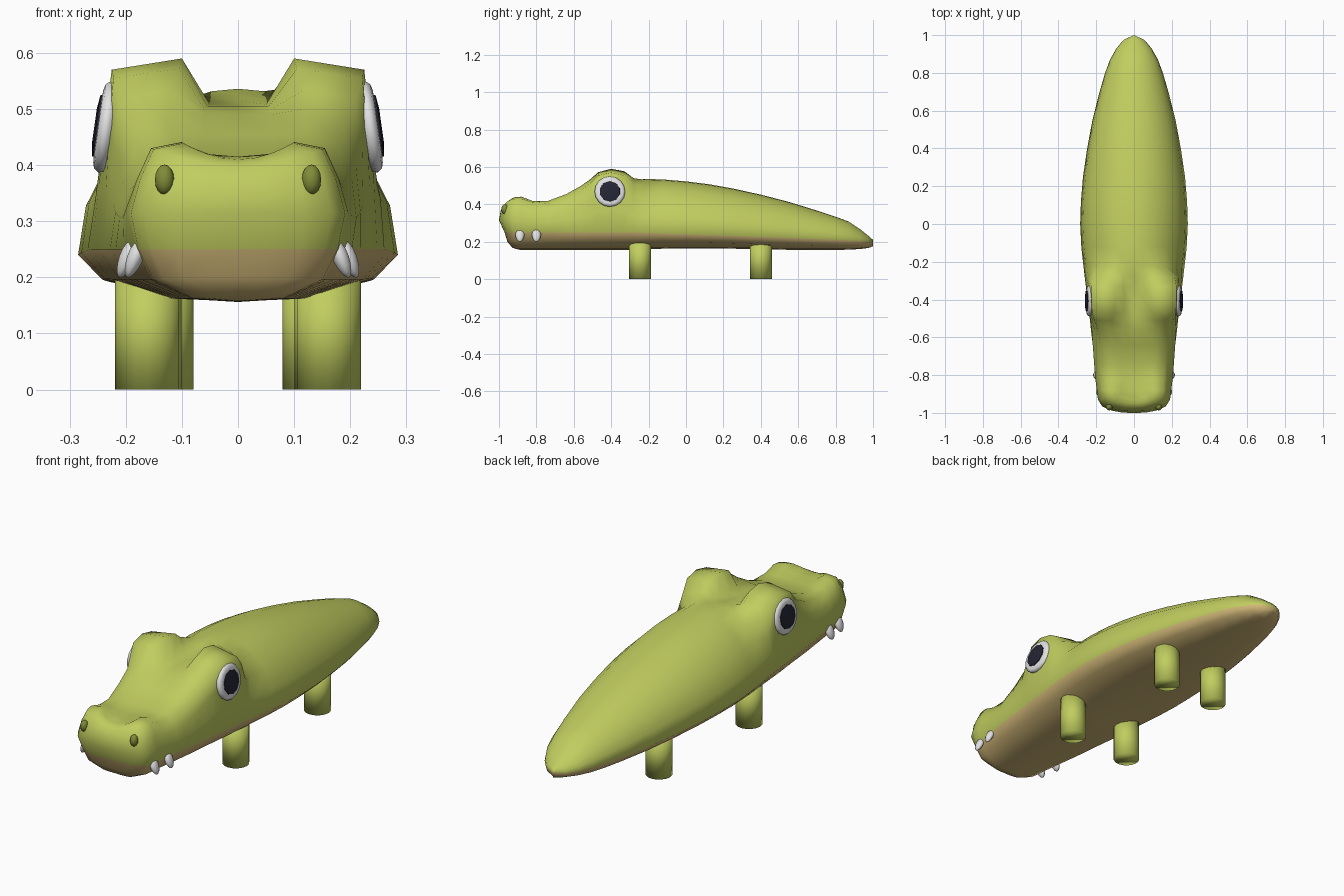
import bpy, bmesh, math
from mathutils import Matrix, Vector

if "Cube" in bpy.data.objects:
    bpy.data.objects.remove(bpy.data.objects["Cube"])


def material(name, rgb):
    m = bpy.data.materials.new(name)
    m.diffuse_color = (*rgb, 1)
    m.use_nodes = True
    m.node_tree.nodes["Principled BSDF"].inputs["Base Color"].default_value = m.diffuse_color
    return m


GREEN = material("skin green", (0.53, 0.61, 0.115))
TAN = material("belly tan", (0.63, 0.47, 0.185))
WHITE = material("white", (0.76, 0.76, 0.76))
BLACK = material("pupil black", (0.018, 0.018, 0.035))
DARK = material("nostril green", (0.22, 0.265, 0.04))


def finish(name, bm, mats, angle):
    bmesh.ops.remove_doubles(bm, verts=bm.verts, dist=0.0005)
    bmesh.ops.recalc_face_normals(bm, faces=bm.faces)
    mesh = bpy.data.meshes.new(name)
    bm.to_mesh(mesh)
    bm.free()
    ob = bpy.data.objects.new(name, mesh)
    bpy.context.collection.objects.link(ob)
    for m in mats:
        mesh.materials.append(m)
    bpy.ops.object.select_all(action='DESELECT')
    ob.select_set(True)
    bpy.context.view_layer.objects.active = ob
    bpy.ops.object.shade_smooth_by_angle(angle=math.radians(angle))
    return ob


# Half cross-sections run from the belly centre up to the back centre
def belly(y, w, zs, zb):
    return [(0, y, zb), (0.45 * w, y, zb + 0.005),
            (0.85 * w, y, zb + 0.42 * (zs - zb)), (w, y, zs)]


def head_section(y, w, cheek, zc, x6, z6, x7, z7, x8, z8):
    zs = 0.25
    sec = belly(y, w, zs, 0.157)
    for t in (0.36, 0.7):
        sec.append((x6 + (cheek - x6) * (1 - t * t), y, zs + (z6 - zs) * t))
    return sec + [(x6, y, z6), (x7, y, z7), (x8, y, z8), (0, y, zc)]


def body_section(y, w, zs, zb, zc):
    sec = belly(y, w, zs, zb)
    for a in (18, 36, 54, 68, 80, 90):
        a = math.radians(a)
        sec.append((w * math.cos(a) if a < 1.57 else 0, y, zs + (zc - zs) * math.sin(a)))
    return sec


# Blunt snout tip: the first section shrinks towards a curved centre line
snout = head_section(-0.88, 0.183, 0.203, 0.415, 0.155, 0.43, 0.10, 0.441, 0.07, 0.421)
tip_y = (-0.90, -0.93, -0.955, -0.97, -1.0, -0.99, -0.97, -0.95, -0.93, -0.91)
tip_z = (0.16, 0.17, 0.20, 0.25, 0.315, 0.37, 0.40, 0.41, 0.413, 0.415)
sections = []
for f, k in ((0, 1), (0.3, 0.99), (0.6, 0.9), (0.85, 0.72), (0.97, 0.42)):
    sections.append([(x * f, y + (ty - y) * k, tz + (z - tz) * f * f)
                     for (x, y, z), ty, tz in zip(snout, tip_y, tip_z)])
sections.append(snout)

# Head with raised eye bumps
for row in ((-0.82, 0.190, 0.212, 0.413, 0.155, 0.412, 0.10, 0.418, 0.06, 0.414),
            (-0.74, 0.203, 0.218, 0.415, 0.165, 0.405, 0.11, 0.418, 0.06, 0.416),
            (-0.64, 0.218, 0.224, 0.455, 0.18, 0.435, 0.12, 0.455, 0.06, 0.455),
            (-0.56, 0.228, 0.228, 0.490, 0.19, 0.475, 0.12, 0.50, 0.06, 0.49),
            (-0.51, 0.233, 0.232, 0.500, 0.21, 0.515, 0.12, 0.535, 0.06, 0.50),
            (-0.47, 0.239, 0.237, 0.505, 0.222, 0.555, 0.105, 0.572, 0.055, 0.505),
            (-0.40, 0.248, 0.245, 0.508, 0.225, 0.57, 0.10, 0.59, 0.05, 0.508),
            (-0.33, 0.255, 0.252, 0.515, 0.225, 0.555, 0.10, 0.577, 0.055, 0.513),
            (-0.28, 0.261, 0.260, 0.525, 0.215, 0.50, 0.11, 0.54, 0.055, 0.522)):
    sections.append(head_section(*row))

# Rounded back narrowing to the tail
for row in ((-0.22, 0.268, 0.248, 0.16, 0.536), (-0.12, 0.279, 0.244, 0.163, 0.533),
            (0.0, 0.285, 0.24, 0.165, 0.523), (0.12, 0.281, 0.236, 0.165, 0.508),
            (0.25, 0.270, 0.232, 0.163, 0.485), (0.40, 0.248, 0.226, 0.16, 0.452),
            (0.55, 0.220, 0.221, 0.157, 0.413), (0.70, 0.182, 0.215, 0.156, 0.367),
            (0.80, 0.153, 0.211, 0.156, 0.334), (0.87, 0.127, 0.208, 0.158, 0.308),
            (0.93, 0.093, 0.204, 0.161, 0.268), (0.975, 0.055, 0.202, 0.167, 0.232),
            (1.0, 0.0, 0.198, 0.176, 0.21)):
    sections.append(body_section(*row))

bm = bmesh.new()
rings = []
for sec in sections:
    full = sec + [(-x, y, z) for x, y, z in sec[8:0:-1]]
    rings.append([bm.verts.new(p) for p in full])
n = len(rings[0])
for a, b in zip(rings, rings[1:]):
    for j in range(n):
        face = bm.faces.new((a[j], a[(j + 1) % n], b[(j + 1) % n], b[j]))
        face.material_index = 1 if j < 3 or j >= n - 3 else 0
finish("body", bm, [GREEN, TAN], 180)


# Lathed disc facing outward along local z
def disc(name, profile, sides, mat, matrix):
    bm = bmesh.new()
    loops = [[bm.verts.new((r * math.cos(2 * math.pi * i / sides),
                            r * math.sin(2 * math.pi * i / sides), z))
              for i in range(sides)] for r, z in profile]
    for a, b in zip(loops, loops[1:]):
        for i in range(sides):
            j = (i + 1) % sides
            bm.faces.new((a[i], a[j], b[j], b[i]))
    bm.faces.new(loops[0])
    bm.faces.new(loops[-1])
    bm.transform(matrix)
    finish(name, bm, [mat], 50)


def ellipsoid(name, centre, size, mat, tilt=0, taper=0):
    bm = bmesh.new()
    bmesh.ops.create_uvsphere(bm, u_segments=10, v_segments=8, radius=1)
    for v in bm.verts:
        s = 1 + taper * v.co.z
        v.co = Vector((v.co.x * size[0] * s, v.co.y * size[1] * s, v.co.z * size[2]))
    bm.transform(Matrix.Translation(centre) @ Matrix.Rotation(tilt, 4, 'Y'))
    finish(name, bm, [mat], 80)


def leg(name, x, y):
    bm = bmesh.new()
    bmesh.ops.create_cone(bm, cap_ends=True, segments=16, radius1=0.059, radius2=0.059,
                          depth=0.2, matrix=Matrix.Translation((x, y, 0.1)))
    finish(name, bm, [GREEN], 180)


for side, s in (("right", 1), ("left", -1)):
    # Eyes tilted slightly upward
    place = (Matrix.Translation((s * 0.237, -0.407, 0.468))
             @ Matrix.Rotation(s * math.radians(82), 4, 'Y'))
    disc(side + "_eye", [(0.066, -0.02), (0.08, -0.008), (0.082, 0.001), (0.076, 0.009),
                         (0.066, 0.012), (0.052, 0.013)], 16, WHITE, place)
    disc(side + "_pupil", [(0.056, 0.010), (0.055, 0.016), (0.03, 0.019)], 10, BLACK, place)
    # Nostrils
    ellipsoid(side + "_nostril", (s * 0.131, -0.968, 0.374), (0.018, 0.019, 0.027), DARK)
    # Teeth
    for i, (x, y) in enumerate(((0.184, -0.888), (0.198, -0.80))):
        ellipsoid(f"{side}_tooth_{i + 1}", (s * x, y, 0.233), (0.015, 0.024, 0.036),
                  WHITE, -s * math.radians(22), 0.15)
    # Legs
    leg(side + "_front_leg", s * 0.160, -0.245)
    leg(side + "_rear_leg", s * 0.138, 0.40)
